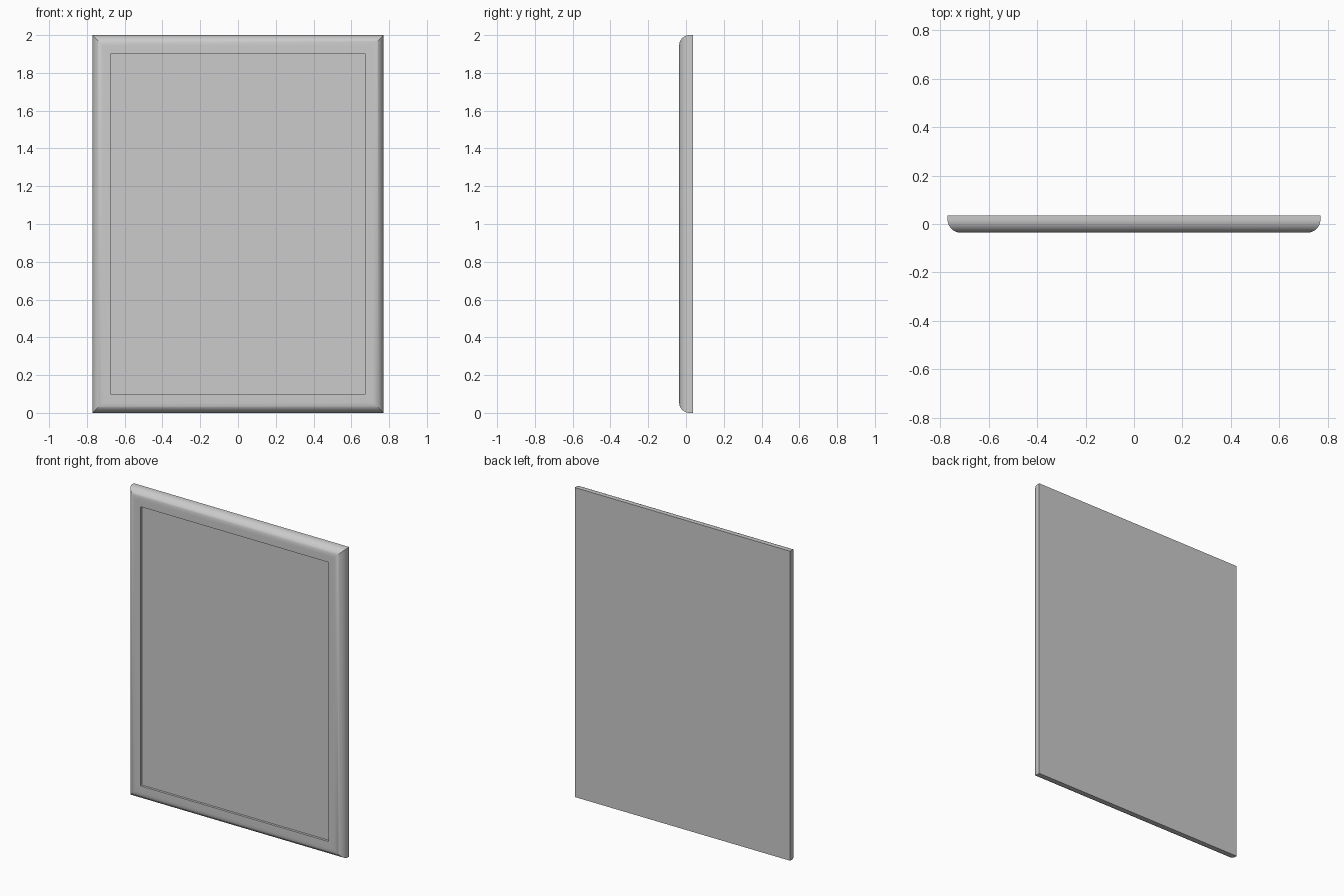
import bpy, bmesh, math

if "Cube" in bpy.data.objects:
    bpy.data.objects.remove(bpy.data.objects["Cube"])

HALF_W, HEIGHT = 0.77, 2.0
FRONT, BACK = -0.036, 0.036
RADIUS = 0.055          # rounding of the outer front edge
BORDER = 0.098          # width of the border
RECESS = -0.021         # y of the sunken panel


def rect(inset, y):
    """Rectangle corners, inset from the outer outline, at depth y."""
    x, lo, hi = HALF_W - inset, inset, HEIGHT - inset
    return [(-x, y, lo), (x, y, lo), (x, y, hi), (-x, y, hi)]


def make_object(name, bm):
    bmesh.ops.recalc_face_normals(bm, faces=bm.faces[:])
    mesh = bpy.data.meshes.new(name)
    bm.to_mesh(mesh)
    bm.free()
    obj = bpy.data.objects.new(name, mesh)
    bpy.context.collection.objects.link(obj)
    return obj


# Border cross-section: (inset, y) from the back edge round to the recess
profile = [(0.0, BACK)]
for i in range(13):
    a = math.radians(90 * i / 12)
    profile.append((RADIUS * (1 - math.cos(a)),
                    FRONT + RADIUS * (1 - math.sin(a))))
profile += [(BORDER, FRONT), (BORDER, RECESS)]

# Mitred frame with a closed flat back
bm = bmesh.new()
rings = [[bm.verts.new(c) for c in rect(*p)] for p in profile]
for a, b in zip(rings, rings[1:]):
    for k in range(4):
        n = (k + 1) % 4
        bm.faces.new((a[k], a[n], b[n], b[k]))
bm.faces.new(rings[0][::-1])
frame = make_object("frame", bm)

bpy.context.view_layer.objects.active = frame
frame.select_set(True)
bpy.ops.object.shade_smooth_by_angle(angle=math.radians(30))

# Sunken front panel: thin board sitting inside the frame
bm = bmesh.new()
front = [bm.verts.new(c) for c in rect(BORDER, RECESS)]
rear = [bm.verts.new(c) for c in rect(BORDER, RECESS + 0.02)]
bm.faces.new(front)
bm.faces.new(rear[::-1])
for k in range(4):
    n = (k + 1) % 4
    bm.faces.new((front[k], rear[k], rear[n], front[n]))
make_object("panel", bm)
